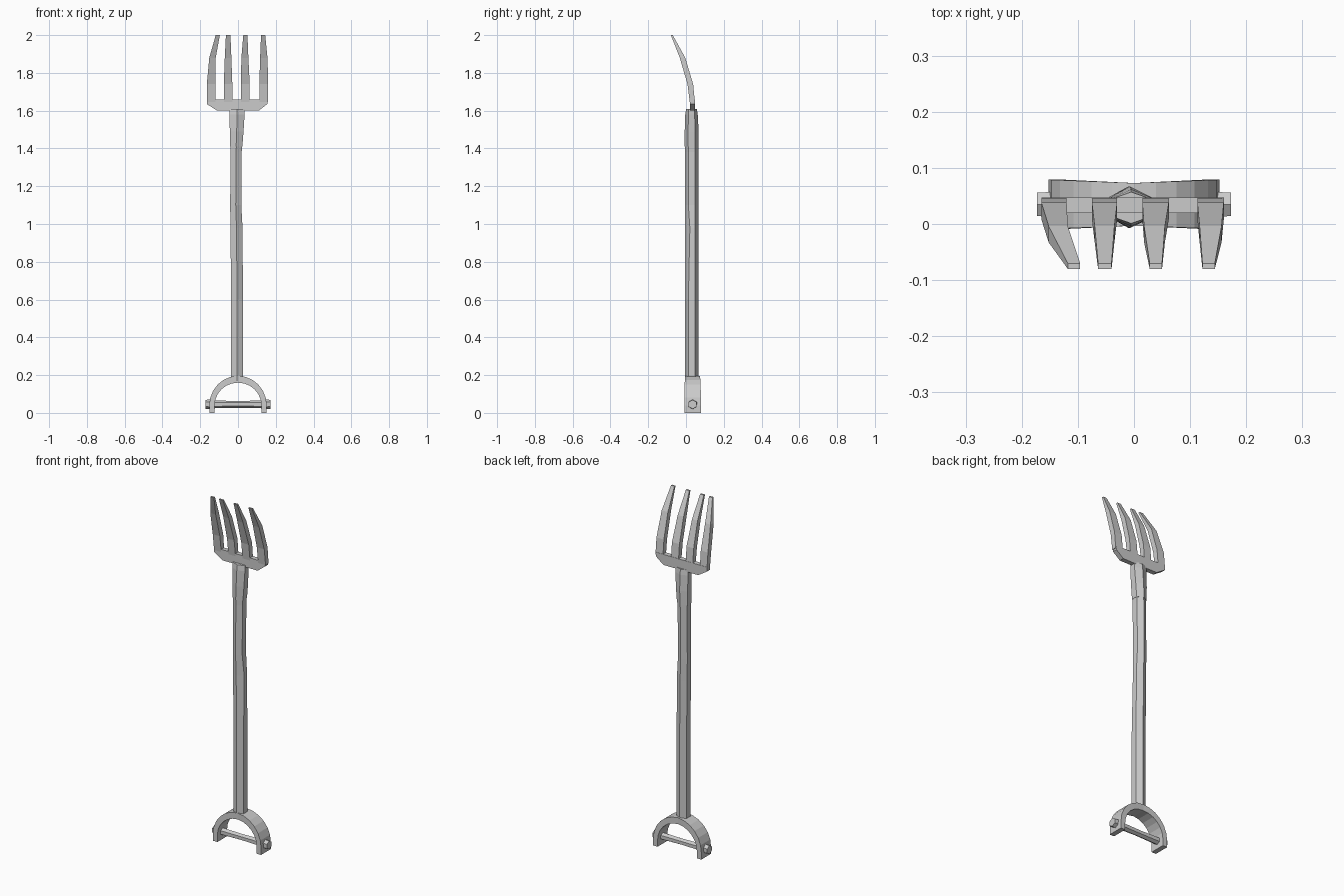
import bpy, bmesh, math

if "Cube" in bpy.data.objects:
    bpy.data.objects.remove(bpy.data.objects["Cube"])

grey = bpy.data.materials.new("plain grey")
grey.use_nodes = True
GREY = (0.6, 0.6, 0.6, 1)
grey.diffuse_color = GREY
grey.node_tree.nodes["Principled BSDF"].inputs["Base Color"].default_value = GREY


def loft(name, rings):
    """Skin a list of equal-length point rings and cap both ends."""
    bm = bmesh.new()
    rows = [[bm.verts.new(p) for p in ring] for ring in rings]
    n = len(rows[0])
    for a, b in zip(rows, rows[1:]):
        for i in range(n):
            j = (i + 1) % n
            bm.faces.new((a[i], a[j], b[j], b[i]))
    bm.faces.new(rows[0][::-1])
    bm.faces.new(rows[-1])
    bmesh.ops.recalc_face_normals(bm, faces=bm.faces)
    mesh = bpy.data.meshes.new(name)
    bm.to_mesh(mesh)
    bm.free()
    mesh.materials.append(grey)
    obj = bpy.data.objects.new(name, mesh)
    bpy.context.collection.objects.link(obj)
    return obj


def hexagon(z, cx, cy, rx, ry):
    """Horizontal six-sided section with a corner facing front."""
    angles = [math.radians(60 * i - 90) for i in range(6)]
    return [(cx + rx * math.cos(a), cy + ry * math.sin(a), z) for a in angles]


def hex_rod(name, sections):
    """Six-sided rod along x from (x, radius) sections."""
    rings = []
    for x, r in sections:
        ring = hexagon(0, 0, 0, r, r)
        rings.append([(x, 0.035 + p[0], 0.045 + p[1]) for p in ring])
    return loft(name, rings)


# Wooden shaft, slightly crooked
shaft = loft("shaft", [hexagon(*s) for s in (
    (0.17, -0.005, 0.03, 0.036, 0.035),
    (0.6, -0.005, 0.03, 0.036, 0.035),
    (0.98, -0.008, 0.03, 0.037, 0.035),
    (1.1, -0.012, 0.03, 0.034, 0.035),
    (1.38, -0.01, 0.03, 0.034, 0.035),
    (1.44, -0.008, 0.03, 0.036, 0.036))])

# Small split in the right side of the shaft
for v in shaft.data.vertices:
    if 0.9 < v.co.z < 1.0 and v.co.x > 0 and v.co.y < 0.03:
        v.co.y += 0.008

# Flared socket joining the shaft to the fork
loft("socket", [hexagon(*s) for s in (
    (1.41, -0.01, 0.03, 0.038, 0.037),
    (1.49, -0.007, 0.03, 0.042, 0.037),
    (1.58, -0.005, 0.029, 0.046, 0.033),
    (1.61, -0.005, 0.029, 0.046, 0.028))])

# Fork crossbar with chamfered lower corners
outline = [(-0.11, 1.6), (0.11, 1.6), (0.155, 1.635), (0.157, 1.66),
           (-0.165, 1.66), (-0.165, 1.635)]
loft("fork_crossbar", [[(x, y, z) for x, z in outline] for y in (0.02, 0.047)])

# Curved tapering tines: left edge and right edge at base, middle and tip
tines = (
    ((-0.165, -0.12), (-0.152, -0.118), (-0.118, -0.096)),
    ((-0.075, -0.03), (-0.07, -0.035), (-0.064, -0.04)),
    ((0.015, 0.062), (0.018, 0.055), (0.028, 0.05)),
    ((0.113, 0.16), (0.117, 0.156), (0.122, 0.144)))
# Height, front and back of the shared bend
bend = ((1.645, 0.02, 0.047), (1.74, 0.008, 0.038),
        (1.88, -0.033, -0.004), (2.0, -0.08, -0.07))
for i, (base, middle, tip) in enumerate(tines):
    rings = []
    for (l, r), (z, f, b) in zip((base, base, middle, tip), bend):
        rings.append([(l, f, z), (r, f, z), (r, b, z), (l, b, z)])
    loft(f"tine_{i + 1}", rings)

# Arched yoke of the handle, wider at its feet
rings = []
STEPS = 12
for i in range(STEPS + 1):
    a = math.pi * i / STEPS
    c, s = math.cos(a), math.sin(a)
    half = 0.038 + 0.006 * abs(c)
    rings.append([(r * c, 0.035 + y, 0.04 + k * s) for r, k, y in (
        (0.152, 0.156, -half), (0.152, 0.156, half),
        (0.124, 0.12, half), (0.124, 0.12, -half))])
rings.insert(0, [(p[0], p[1], 0) for p in rings[0]])
rings.append([(p[0], p[1], 0) for p in rings[-1]])
loft("grip_yoke", rings)

# Grip bar and its end nuts
hex_rod("grip_bar", [(-0.15, 0.021), (0, 0.018), (0.15, 0.021)])
for side, sign in (("right", -1), ("left", 1)):
    hex_rod(f"{side}_end_nut", [(sign * 0.14, 0.026), (sign * 0.173, 0.024)])
